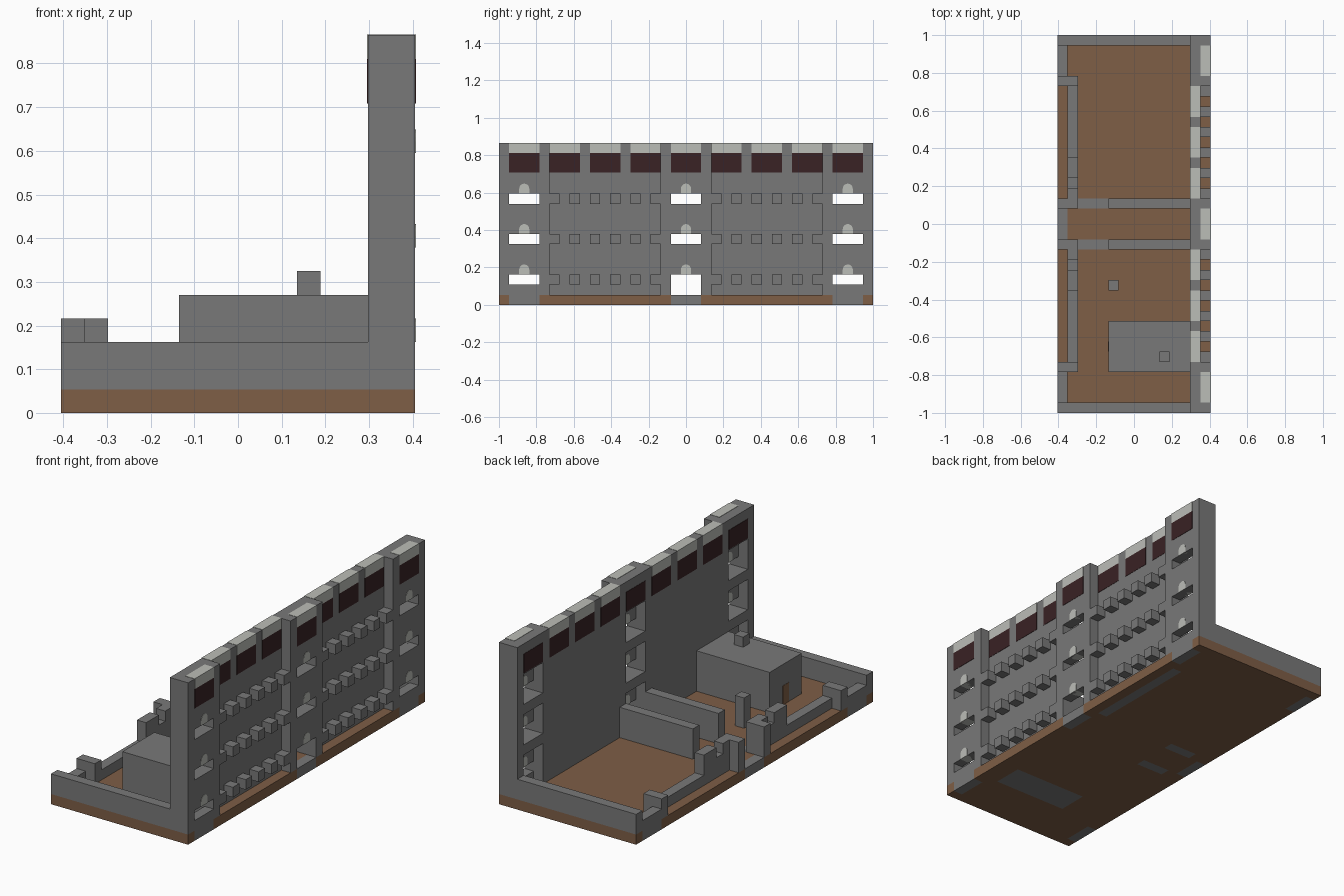
import bpy, bmesh, math
from mathutils import Vector

cube = bpy.data.objects.get("Cube")
if cube:
    bpy.data.objects.remove(cube, do_unlink=True)

NX, NY = 15, 37          # footprint in blocks
U = 2 / NY               # size of one block
PAD = 0.03               # how far painted inlays stand proud, in blocks


def material(name, rgb):
    m = bpy.data.materials.new(name)
    m.use_nodes = True
    m.diffuse_color = (*rgb, 1)
    m.node_tree.nodes["Principled BSDF"].inputs["Base Color"].default_value = (*rgb, 1)
    return m


STONE = material("grey stone", (0.19, 0.19, 0.19))
EARTH = material("brown earth", (0.21, 0.112, 0.061))
PALE = material("pale stone", (0.5, 0.51, 0.475))
DARK = material("dark maroon", (0.041, 0.016, 0.018))


def place(i, j, k):
    """Block coordinates to model coordinates."""
    return Vector(((i - NX / 2) * U, (j - NY / 2) * U, k * U))


def add_box(bm, x, y, z):
    lo, hi = place(x[0], y[0], z[0]), place(x[1], y[1], z[1])
    verts = bmesh.ops.create_cube(bm, size=1)["verts"]
    for v in verts:
        v.co = (lo + hi) / 2 + v.co * (hi - lo)


def finish(name, bm, *mats):
    mesh = bpy.data.meshes.new(name)
    bmesh.ops.recalc_face_normals(bm, faces=bm.faces)
    bm.to_mesh(mesh)
    bm.free()
    for m in mats:
        mesh.materials.append(m)
    obj = bpy.data.objects.new(name, mesh)
    bpy.context.collection.objects.link(obj)
    return obj


def boxes(name, mat, *specs):
    bm = bmesh.new()
    for s in specs:
        add_box(bm, *s)
    return finish(name, bm, mat)


# Ground slab, cut into blocks so thresholds and footings can be stone
def stone_block(i, j, underside):
    threshold = i in (0, NX - 1) and (j in (1, 2, 3) or 17 <= j < 20 or 33 <= j < 36)
    doorway = j in (16, 20) and 2 <= i < 5
    footing = underside and ((5 <= i < 13 and 5 <= j < 8) or (i == 13 and 21 <= j < 32))
    return threshold or doorway or footing


bm = bmesh.new()
add_box(bm, (0, NX), (0, NY), (0, 1))
for count, axis in ((NX, Vector((1, 0, 0))), (NY, Vector((0, 1, 0)))):
    for n in range(1, count):
        p = place(n, n, 0) * axis
        bmesh.ops.bisect_plane(bm, geom=bm.verts[:] + bm.edges[:] + bm.faces[:],
                               plane_co=axis * p, plane_no=axis)
bm.normal_update()
for f in bm.faces:
    c = (f.calc_center_median() - f.normal * U / 2) / U
    i, j = math.floor(c.x + NX / 2), math.floor(c.y + NY / 2)
    if abs(f.normal.y) < 0.5 and stone_block(i, j, f.normal.z < -0.5):
        f.material_index = 1
finish("ground_slab", bm, EARTH, STONE)


# Towers with an open niche behind, floors and window slots
def tower(name, a, door):
    wall, shell, niche = (13, 15), (14, 15), (a, a + 3)
    parts = [(wall, (a - 1, a), (1, 16)), (wall, (a + 3, a + 4), (1, 16)),
             (wall, niche, (13, 16))]
    bands = [(3, 6), (7, 10), (11, 13)] + ([] if door else [(1, 2)])
    parts += [(shell, niche, band) for band in bands]
    parts += [((13, 14), niche, (k, k + 1)) for k in (5, 9)]
    boxes(name, STONE, *parts)


def arch(bm, j, k):
    """Round-topped pale panel passing through the tower shell."""
    outline = [(j, k), (j + 1, k)]
    for n in range(9):
        t = math.pi * n / 8
        outline.append((j + 0.5 + 0.5 * math.cos(t), k + 0.5 + 0.5 * math.sin(t)))
    face = bm.faces.new([bm.verts.new(place(14 - PAD, y, z)) for y, z in outline])
    out = bmesh.ops.extrude_face_region(bm, geom=[face])["geom"]
    moved = [v for v in out if isinstance(v, bmesh.types.BMVert)]
    bmesh.ops.translate(bm, verts=moved, vec=((1 + 2 * PAD) * U, 0, 0))


TOWERS = {"front_tower": 1, "middle_tower": 17, "back_tower": 33}
arches = bmesh.new()
for name, a in TOWERS.items():
    tower(name, a, a == 17)
    for k in (3, 7, 11):
        arch(arches, a + 1, k)
finish("window_arches", arches, PALE)

# Recessed curtain walls with rows of projecting blocks
for side, start in (("front", 5), ("back", 21)):
    boxes(side + "_curtain_wall", STONE, ((13, 14), (start, start + 11), (1, 16)))
    boxes(side + "_wall_studs", STONE,
          *[((14, 15), (j, j + 1), (k, k + 1))
            for j in range(start, start + 11, 2) for k in (2, 6, 10)])

# Painted parapet: dark panels below pale caps
panels, caps = [], []
for j in range(1, NY - 1, 4):
    is_tower = j in TOWERS.values()
    outer = 15 if is_tower else 14
    panels.append(((13 - PAD, outer + PAD), (j, j + 3), (13.1, 15)))
    inner = 14 if is_tower else 13 - PAD
    caps.append(((inner, outer + PAD), (j, j + 3), (15, 16 + PAD)))
boxes("parapet_panels", DARK, *panels)
boxes("parapet_caps", PALE, *caps)


# Ruined low walls, mirrored front to back
def both(x, y, z):
    return [(x, y, z), (x, (NY - y[1], NY - y[0]), z)]


def pair(name, *specs):
    boxes(name, STONE, *[b for s in specs for b in both(*s)])


pair("end_walls", ((0, 13), (0, 1), (1, 3)))
pair("window_sills", ((0, 1), (1, 4), (1, 2)))
pair("corner_piers", ((0, 2), (4, 5), (1, 3)))
pair("low_side_walls", ((1, 2), (5, 12), (1, 2)))
pair("broken_side_walls", ((1, 2), (12, 14), (1, 4)), ((1, 2), (14, 15), (1, 3)),
     ((1, 2), (15, 16), (1, 4)))
pair("gate_piers", ((0, 2), (16, 17), (1, 4)))
pair("passage_walls", ((5, 13), (16, 17), (1, 4)))

# Courtyard house with chimney and door, and a lone post
boxes("house", STONE, ((5, 13), (4, 9), (1, 5)))
boxes("chimney", STONE, ((10, 11), (5, 6), (5, 6)))
boxes("house_door", EARTH, ((5 - PAD, 5.05), (6, 7), (1, 2.9)))
boxes("courtyard_post", STONE, ((5, 6), (12, 13), (1, 4)))
